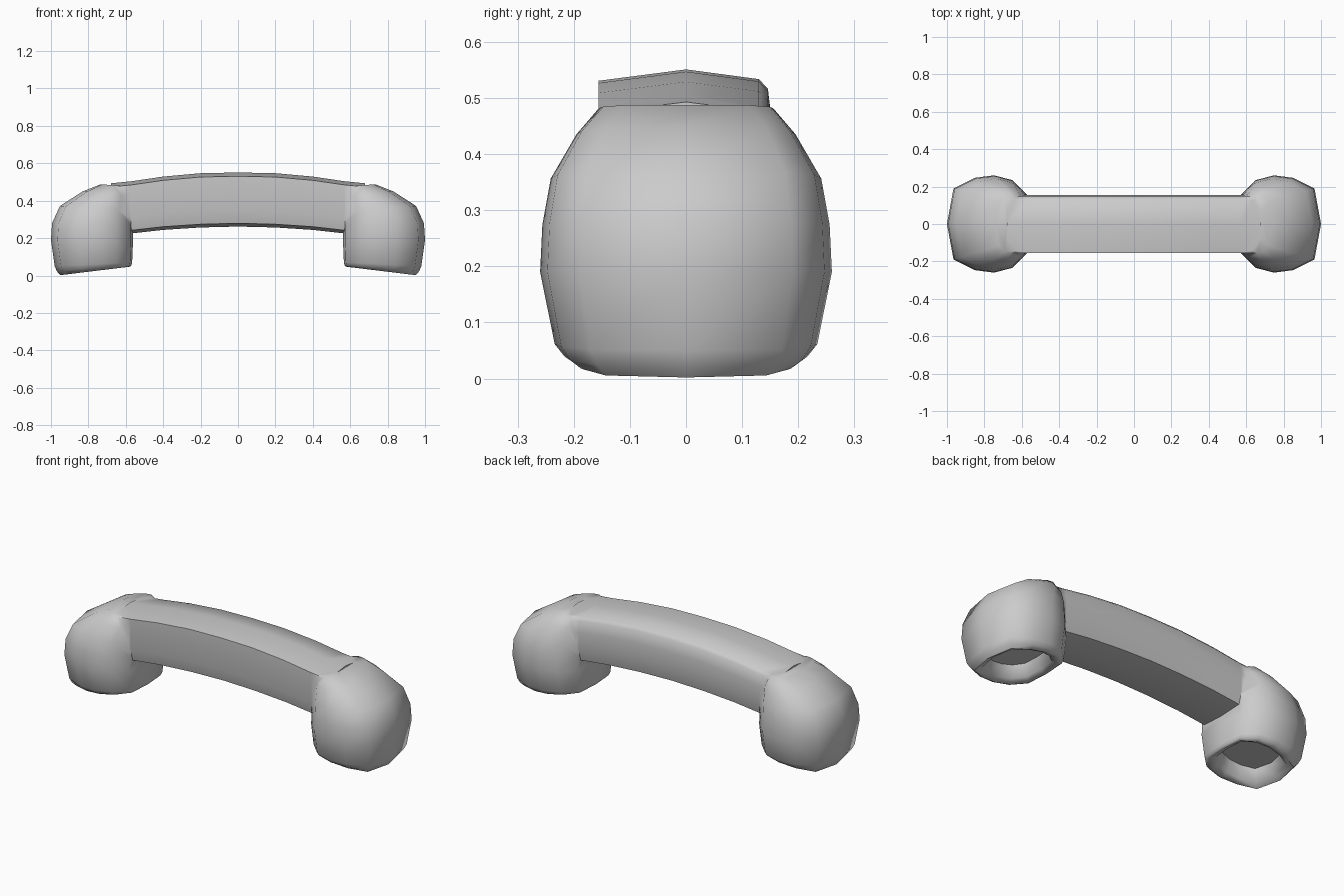
import bpy, bmesh, math

if "Cube" in bpy.data.objects:
    bpy.data.objects.remove(bpy.data.objects["Cube"])


def loft(name, rings):
    """Skin equal-length closed rings into one capped object."""
    bm = bmesh.new()
    vr = [[bm.verts.new(p) for p in ring] for ring in rings]
    n = len(vr[0])
    for a, b in zip(vr, vr[1:]):
        for i in range(n):
            j = (i + 1) % n
            bm.faces.new((a[i], a[j], b[j], b[i]))
    bm.faces.new(vr[0])
    bm.faces.new(vr[-1])
    bmesh.ops.recalc_face_normals(bm, faces=bm.faces)
    me = bpy.data.meshes.new(name)
    bm.to_mesh(me)
    bm.free()
    ob = bpy.data.objects.new(name, me)
    bpy.context.collection.objects.link(ob)
    return ob


# Grip: arched bar, cross-section given as (y, height fraction)
section = [(0, 1), (0.13, 0.94), (0.146, 0.88), (0.154, 0.65), (0.154, 0.3),
           (0.135, 0.06), (0, 0), (-0.135, 0.06), (-0.154, 0.3), (-0.156, 0.93)]
stations = [(0, 0.262, 0.551), (0.2, 0.257, 0.547), (0.4, 0.244, 0.529),
            (0.57, 0.225, 0.504), (0.68, 0.215, 0.493)]
stations = [(-x, b, t) for x, b, t in stations[:0:-1]] + stations
grip = loft("handset", [[(x, y, b + (t - b) * f) for y, f in section]
                        for x, b, t in stations])

# Cup plan outline, unit size, outer end at +x
plan = [(1, 0), (0.84, 0.73), (0.32, 0.95), (-0.15, 1), (-0.6, 0.9), (-0.95, 0.6), (-1, 0)]
plan += [(u, -v) for u, v in plan[-2:0:-1]]


def cup_ring(side, z_out, z_in, x_in, x_out, y):
    cx, rx = (x_in + x_out) / 2, (x_out - x_in) / 2
    return [(side * (cx + rx * u), y * v, z_in + (z_out - z_in) * (u + 1) / 2)
            for u, v in plan]


# Earpiece and mouthpiece: from the recessed floor, over the rim, up to the crown
levels = [
    (0.085, 0.125, 0.635, 0.895, 0.140),
    (0.018, 0.063, 0.612, 0.918, 0.163),
    (0.002, 0.047, 0.580, 0.950, 0.196),
    (0.022, 0.053, 0.570, 0.968, 0.217),
    (0.050, 0.070, 0.566, 0.980, 0.234),
    (0.190, 0.190, 0.561, 1.000, 0.260),
    (0.280, 0.270, 0.561, 0.994, 0.256),
    (0.372, 0.345, 0.563, 0.952, 0.241),
    (0.450, 0.425, 0.570, 0.830, 0.195),
    (0.488, 0.478, 0.600, 0.735, 0.155),
]
bpy.context.view_layer.objects.active = grip
grip.select_set(True)
for side, name in ((1, "mouth_cup"), (-1, "ear_cup")):
    cup = loft(name, [cup_ring(side, *l) for l in levels])
    # Fuse the cup onto the grip
    join = grip.modifiers.new("Join", 'BOOLEAN')
    join.operation, join.solver, join.object = 'UNION', 'EXACT', cup
    bpy.ops.object.modifier_apply(modifier=join.name)
    bpy.data.objects.remove(cup)

bpy.ops.object.shade_smooth_by_angle(angle=math.radians(62))
